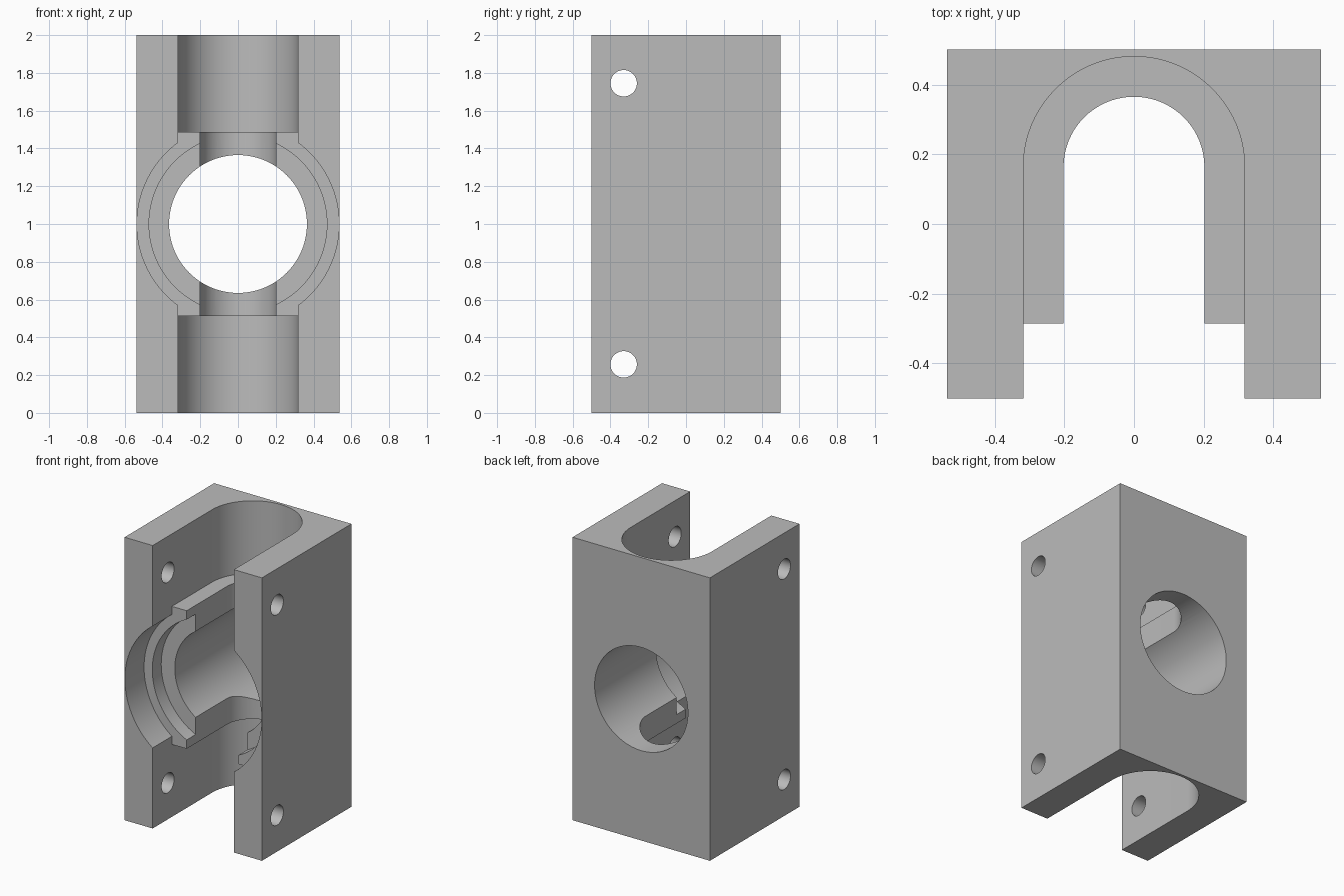
import bpy
import bmesh
import math
from mathutils import Matrix

if "Cube" in bpy.data.objects:
    bpy.data.objects.remove(bpy.data.objects["Cube"], do_unlink=True)

HALF_X, HALF_Y, HEIGHT = 0.537, 0.5, 2.0
MID = HEIGHT / 2
SLOT_Y = 0.163        # centre of the rounded slot ends
LEDGE_Y = -0.285      # seat of the large counterbore
SHELF = 0.488         # shelf distance from mid height
WIDE, NARROW = 0.3175, 0.202

grey = bpy.data.materials.new("grey")
grey.use_nodes = True
grey.diffuse_color = (0.5, 0.5, 0.5, 1)
grey.node_tree.nodes["Principled BSDF"].inputs["Base Color"].default_value = (0.5, 0.5, 0.5, 1)


def make_object(name, bm):
    bmesh.ops.recalc_face_normals(bm, faces=bm.faces)
    mesh = bpy.data.meshes.new(name)
    bm.to_mesh(mesh)
    bm.free()
    mesh.materials.append(grey)
    obj = bpy.data.objects.new(name, mesh)
    bpy.context.collection.objects.link(obj)
    return obj


def prism(name, outline, z0, z1):
    bm = bmesh.new()
    face = bm.faces.new([bm.verts.new((x, y, z0)) for x, y in outline])
    top = bmesh.ops.extrude_face_region(bm, geom=[face])["geom"]
    verts = [v for v in top if isinstance(v, bmesh.types.BMVert)]
    bmesh.ops.translate(bm, verts=verts, vec=(0, 0, z1 - z0))
    return make_object(name, bm)


def box(name, x, y0, y1, z0, z1):
    return prism(name, [(-x, y0), (x, y0), (x, y1), (-x, y1)], z0, z1)


def slot(name, r, z0, z1):
    # U outline, open to the front
    arc = [(r * math.cos(math.pi * i / 40), SLOT_Y + r * math.sin(math.pi * i / 40))
           for i in range(41)]
    return prism(name, [(-r, -0.7), (r, -0.7)] + arc, z0, z1)


def cylinder(name, r, length, centre, axis, segments=96):
    bm = bmesh.new()
    turn = Matrix.Rotation(math.pi / 2, 4, axis)
    bmesh.ops.create_cone(bm, cap_ends=True, segments=segments, radius1=r, radius2=r,
                          depth=length, matrix=Matrix.Translation(centre) @ turn)
    return make_object(name, bm)


def bore(name, r, y_end):
    front = -0.7
    return cylinder(name, r, y_end - front, (0, (y_end + front) / 2, MID), "X")


# Solid block
block = box("housing_block", HALF_X, -HALF_Y, HALF_Y, 0, HEIGHT)

# Slots, stepped bore and cross holes
cutters = [
    slot("upper_slot", WIDE, MID + SHELF, HEIGHT + 0.2),
    slot("lower_slot", WIDE, -0.2, MID - SHELF),
    box("front_channel", WIDE, -0.7, LEDGE_Y, -0.2, HEIGHT + 0.2),
    slot("narrow_slot", NARROW, 0.4, 1.6),
    bore("large_counterbore", HALF_X - 0.002, LEDGE_Y),
    bore("small_counterbore", 0.471, LEDGE_Y + 0.1),
    bore("through_bore", 0.365, 0.7),
]
for z in (0.257, 1.745):
    cutters.append(cylinder("cross_hole", 0.07, 2, (0, -0.33, z), "Y", 48))

bpy.ops.object.select_all(action="DESELECT")
block.select_set(True)
bpy.context.view_layer.objects.active = block
for cutter in cutters:
    cutter.hide_render = True
    mod = block.modifiers.new(cutter.name, "BOOLEAN")
    mod.operation = "DIFFERENCE"
    mod.solver = "EXACT"
    mod.object = cutter
    bpy.ops.object.modifier_apply(modifier=mod.name)
    bpy.data.objects.remove(cutter, do_unlink=True)

bpy.ops.object.shade_smooth_by_angle(angle=math.radians(30))
